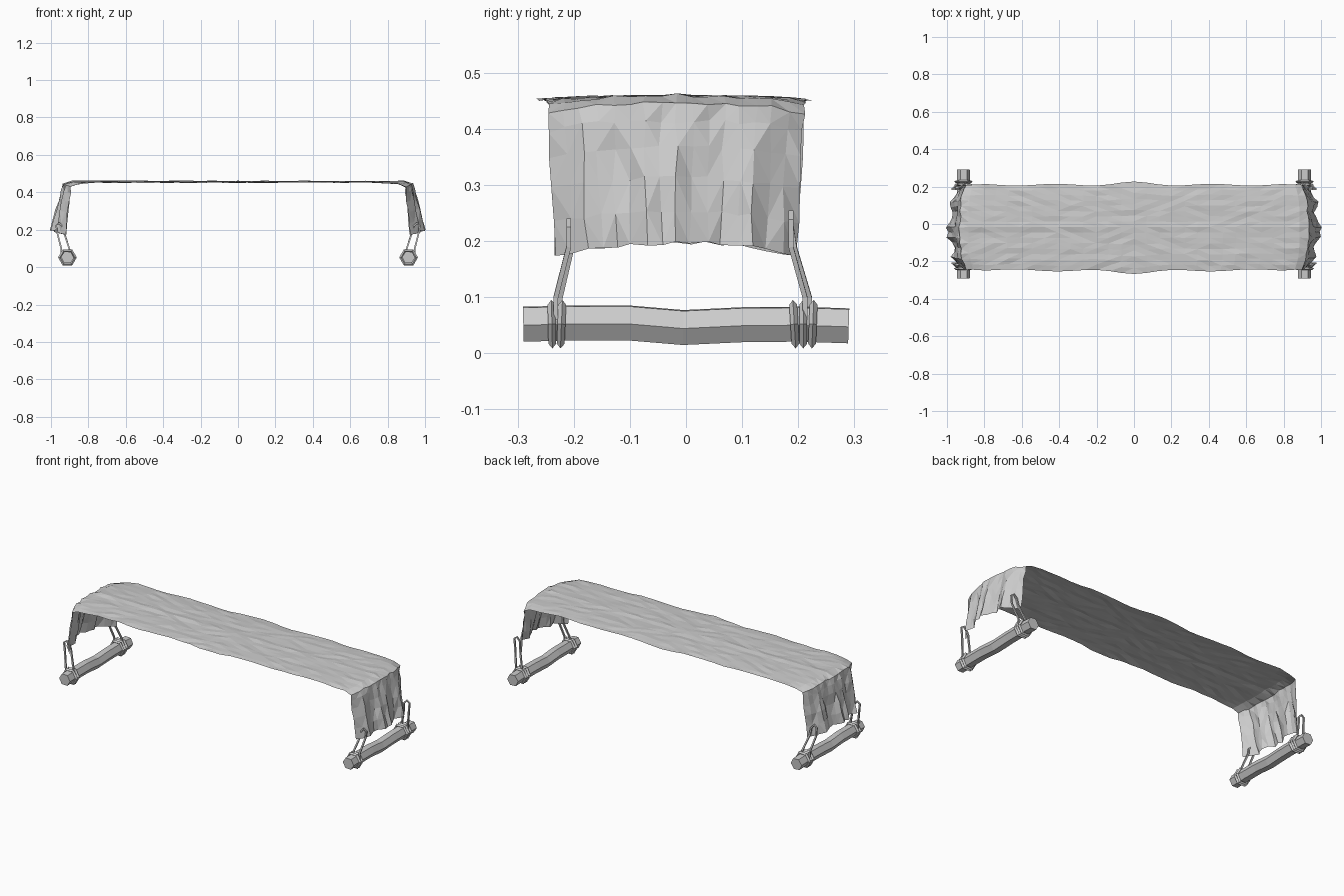
import bpy, bmesh, math, random
from mathutils import Vector, Matrix

random.seed(4)
cube = bpy.data.objects.get("Cube")
if cube:
    bpy.data.objects.remove(cube, do_unlink=True)

grey = bpy.data.materials.new("plain grey")
grey.use_nodes = True
grey.diffuse_color = (0.6, 0.6, 0.6, 1)
grey.node_tree.nodes["Principled BSDF"].inputs["Base Color"].default_value = (0.6, 0.6, 0.6, 1)


def finish(name, bm, fix_normals=True):
    if fix_normals:
        bmesh.ops.recalc_face_normals(bm, faces=bm.faces)
    mesh = bpy.data.meshes.new(name)
    bm.to_mesh(mesh)
    bm.free()
    mesh.materials.append(grey)
    obj = bpy.data.objects.new(name, mesh)
    bpy.context.collection.objects.link(obj)
    return obj


def tube(bm, points, radii, sides, across):
    """Sweep a polygon along points; across is a fixed sideways direction."""
    loops = []
    for i, (p, r) in enumerate(zip(points, radii)):
        along = (points[min(i + 1, len(points) - 1)] - points[max(i - 1, 0)]).normalized()
        u = (across - along * across.dot(along)).normalized()
        v = along.cross(u)
        loops.append([bm.verts.new(p + r * (math.cos(a) * u + math.sin(a) * v))
                      for a in (math.tau * (k + 0.5) / sides for k in range(sides))])
    for a, b in zip(loops, loops[1:]):
        for k in range(sides):
            n = (k + 1) % sides
            bm.faces.new((a[k], a[n], b[n], b[k]))
    bm.faces.new(loops[0])
    bm.faces.new(loops[-1])


# Draped cloth: rows run along x, columns across y
COLS = 16
PLEATS = [0, .012, .03, .012, .006, .014, .042, .034, .045, .026, .016, .01, .022, .03, .014, .006, 0]
DROPS = [0.04, 0.16, 0.34, 0.55, 0.78, 1.0]


def noise(amount):
    return random.uniform(-amount, amount)


def top_point(x, t):
    edge = abs(t) ** 4
    bulge = 0.012 * math.exp(-(x / 0.12) ** 2)
    wave = 0.005 * math.cos(x * 15)
    half = 0.226 + bulge + wave
    if t < 0:
        half += 0.008 * math.cos(x * 1.5)
    if abs(x) > 0.8:
        half -= (abs(x) - 0.8) * 0.08
    sag = 0.006 * edge + 0.09 * edge * max(0, abs(x) - 0.76)
    z = 0.458 - sag + noise(0.0025) + 0.003 * (abs(t) < 0.01)
    return Vector((x, t * half - 0.016, z))


def flap_point(side, drop, t, col):
    edge = abs(t) ** 4
    bottom = 0.197 - 0.022 * t * t
    top = 0.455 - 0.018 * edge
    x = 0.927 - 0.035 * edge + 0.03 * drop + PLEATS[col] * drop ** 0.7 + noise(0.005)
    y = t * (0.228 - 0.014 * drop) - 0.017
    return Vector((side * x, y + noise(0.004), top + (bottom - top) * drop + noise(0.004)))


bm = bmesh.new()
rows = [(-1, d) for d in reversed(DROPS)]
rows += [(0, -0.885 + 1.77 * i / 26) for i in range(27)]
rows += [(1, d) for d in DROPS]
grid = []
for side, value in rows:
    line = []
    for c in range(COLS + 1):
        t = 2 * c / COLS - 1
        if side:
            co = flap_point(side, value, t, c)
        else:
            co = top_point(value * (1 - 0.03 * t ** 4), t)
        line.append(bm.verts.new(co))
    grid.append(line)
for a, b in zip(grid, grid[1:]):
    for c in range(COLS):
        bm.faces.new((a[c], b[c], b[c + 1], a[c + 1]))
bmesh.ops.triangulate(bm, faces=bm.faces)
finish("cloth", bm, False)

# Bars, bindings and hanging cords at both ends
BAR_PATH = [(-0.29, 0.052), (-0.2, 0.054), (-0.1, 0.054), (-0.005, 0.046), (0.1, 0.051), (0.2, 0.052), (0.29, 0.049)]
for side, label in ((1, "left"), (-1, "right")):
    bar_x = side * 0.912
    bm = bmesh.new()
    points = [Vector((bar_x, y, z)) for y, z in BAR_PATH]
    tube(bm, points, [0.035] * len(points), 6, Vector((0.05, 0, 1)))
    finish(label + "_bar", bm)

    bm = bmesh.new()
    for y, tilt in ((-0.239, 0.02), (-0.222, -0.04), (0.193, 0.06), (0.209, 0.0), (0.226, -0.04)):
        turn = Matrix.Rotation(tilt, 3, "X")
        loops = []
        # Six-sided ring with a diamond section
        for k in range(6):
            a = math.tau * k / 6
            out = Vector((math.cos(a), 0, math.sin(a)))
            centre = Vector((bar_x, y, 0.052))
            corners = [(0.033, 0), (0.04, 0.007), (0.05, 0), (0.04, -0.007)]
            loops.append([bm.verts.new(centre + turn @ (out * r + Vector((0, w, 0)))) for r, w in corners])
        for k in range(6):
            a, b = loops[k], loops[(k + 1) % 6]
            for j in range(4):
                n = (j + 1) % 4
                bm.faces.new((a[j], a[n], b[n], b[j]))
    finish(label + "_bindings", bm)

    bm = bmesh.new()
    for foot, head, height in ((-0.232, -0.209, 0.236), (0.212, 0.187, 0.25)):
        path = [(0.942, foot, 0.06), (0.945, foot, 0.1), (0.968, head, 0.19), (0.972, head, height - 0.012),
                (0.955, head, height), (0.937, head, height - 0.02), (0.932, head + 0.006, 0.19),
                (0.902, foot + 0.008, 0.1), (0.894, foot + 0.008, 0.06)]
        points = [Vector((side * x, y, z)) for x, y, z in path]
        tube(bm, points, [0.006] * len(points), 4, Vector((0, 1, 0)))
    finish(label + "_cords", bm)
